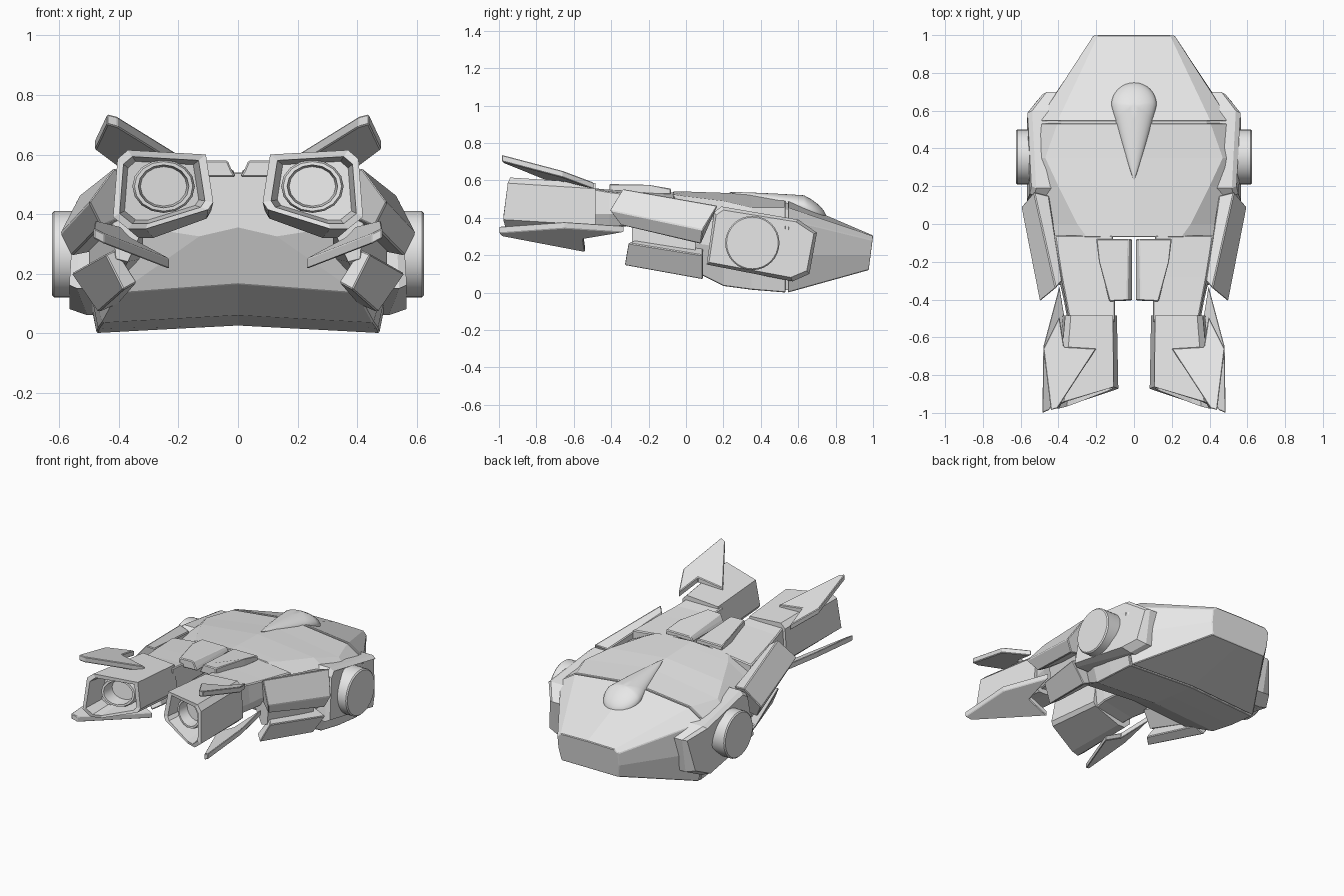
import bpy, bmesh, math
from mathutils import Vector

cube = bpy.data.objects.get("Cube")
if cube:
    bpy.data.objects.remove(cube)

grey = bpy.data.materials.new("light_grey_hull")
grey.use_nodes = True
grey.diffuse_color = (0.8, 0.8, 0.8, 1)
grey.node_tree.nodes["Principled BSDF"].inputs["Base Color"].default_value = (0.8, 0.8, 0.8, 1)


def finish(name, bm, bevel=0.0, mirror=False, smooth=None):
    """Turn a bmesh into a grey object, optionally bevelled and mirrored."""
    bmesh.ops.recalc_face_normals(bm, faces=bm.faces)
    me = bpy.data.meshes.new(name)
    bm.to_mesh(me)
    bm.free()
    me.materials.append(grey)
    ob = bpy.data.objects.new(name, me)
    bpy.context.collection.objects.link(ob)
    if bevel:
        mod = ob.modifiers.new("bevel", 'BEVEL')
        mod.width, mod.segments, mod.angle_limit = bevel, 1, math.radians(40)
    if mirror:
        mod = ob.modifiers.new("mirror", 'MIRROR')
        mod.use_mirror_merge = False
    if smooth:
        bpy.ops.object.select_all(action='DESELECT')
        ob.select_set(True)
        bpy.context.view_layer.objects.active = ob
        bpy.ops.object.shade_smooth_by_angle(angle=math.radians(smooth))
    return ob


def loft(name, rings, **kw):
    """Skin a row of equal closed rings and cap both ends."""
    bm = bmesh.new()
    rows = [[bm.verts.new(p) for p in ring] for ring in rings]
    n = len(rows[0])
    for a, b in zip(rows, rows[1:]):
        for i in range(n):
            j = (i + 1) % n
            bm.faces.new((a[i], a[j], b[j], b[i]))
    bm.faces.new(rows[0])
    bm.faces.new(rows[-1])
    return finish(name, bm, **kw)


def section(y, *xz):
    return [(x, y, z) for x, z in xz]


def hull_ring(y, low, keel, side, shoulder, deck, top):
    """Symmetric hull section from its right half."""
    half = [keel, side, shoulder, deck]
    pts = [(0, low)] + half + [(0, top)] + [(-x, z) for x, z in reversed(half)]
    return [(x, y, z) for x, z in pts]


def shrink(ring, s):
    c = sum((Vector(p) for p in ring), Vector()) / len(ring)
    return [((x - c.x) * s + c.x, y, (z - c.z) * s + c.z) for x, y, z in ring]


# Main hull in two shells with a recessed seam between
seam = hull_ring(.533, .025, (.475, 0), (.515, .2), (.508, .39), (.405, .455), .50)
loft("front_hull", [
    hull_ring(-.07, .355, (.13, .325), (.42, .37), (.465, .42), (.25, .525), .54),
    hull_ring(0, .165, (.40, .135), (.47, .27), (.48, .41), (.30, .515), .54),
    hull_ring(.20, .06, (.455, .035), (.515, .24), (.51, .41), (.40, .49), .533),
    hull_ring(.35, .045, (.47, .015), (.515, .22), (.515, .405), (.47, .455), .525),
    seam], bevel=.004)
tail_start = [(x, .545, z) for x, y, z in seam]
tail_end = hull_ring(1, .12, (.20, .12), (.215, .2), (.215, .28), (.19, .302), .305)
tail_end = [(x, 1 - (.3 - z) * .13 if z < .3 else 1, z) for x, y, z in tail_end]
loft("rear_hull", [tail_start, tail_end], bevel=.004)
core = shrink(seam, .95)
loft("seam_core", [[(x, y - .03, z) for x, y, z in core],
                   [(x, y + .03, z) for x, y, z in core]])

# Teardrop blister on the deck
bm = bmesh.new()
bmesh.ops.create_uvsphere(bm, u_segments=32, v_segments=16, radius=1)
for v in bm.verts:
    x, y, z = v.co
    taper = ((1 - min(-y, 1)) / (1 - y)) ** .42 if y < 0 else 1
    dy = y * (.40 if y < 0 else .12)
    v.co = (x * .12 * taper, .63 + dy,
            .457 + z * .063 * taper - dy * (.20 if y < 0 else .45))
finish("deck_blister", bm, smooth=60)

# Hexagonal side pods, tapering in toward the rear
outline = [(.11, .15), (.15, .43), (.19, .46), (.60, .39), (.70, .32), (.66, .10), (.57, .06)]


def pod_x(y, z):
    return .567 - max(0, y - .60) * .8 - max(0, z - .38) * .3


inner = [(.44 if y < .6 else .38, y, z) for y, z in outline]
edge = [(pod_x(y, z) - (.06 if z < .12 else .025), y, z) for y, z in outline]
face = [(pod_x(y, z), .37 + (y - .37) * .95, .27 + (z - .27) * .9) for y, z in outline]
loft("side_pod", [inner, edge, face], mirror=True)


# Round discs on the pods
def disc_ring(x, r):
    return [(x, .355 + r * math.cos(a * math.tau / 32), .265 + r * math.sin(a * math.tau / 32))
            for a in range(32)]


loft("pod_disc", [disc_ring(.5, .145), disc_ring(.618, .145), disc_ring(.625, .138)],
     mirror=True, smooth=30)

# Shoulder armour along the upper flanks, with raked ends
loft("shoulder_armour", [
    [(.38, -.30, .53), (.415, -.34, .555), (.50, -.41, .44), (.46, -.35, .36), (.39, -.30, .39)],
    [(.45, .15, .45), (.53, .17, .465), (.597, .09, .335), (.56, .08, .26), (.46, .08, .28)]],
    bevel=.005, mirror=True)

# Lower flank armour and the filler behind it
loft("lower_armour", [
    [(.385, -.33, .145), (.445, -.31, .265), (.41, -.27, .28), (.34, -.29, .17)],
    section(.09, (.47, .07), (.56, .20), (.48, .235), (.40, .10))],
    bevel=.005, mirror=True)
loft("flank_filler", [
    section(-.29, (.32, .35), (.38, .39), (.42, .37), (.41, .25), (.37, .24)),
    section(.05, (.32, .25), (.36, .40), (.50, .38), (.50, .19), (.42, .15))], mirror=True)

# Arms reaching forward to the engines
loft("engine_arm", [
    section(-.06, (.13, .38), (.40, .36), (.44, .43), (.42, .50), (.11, .535)),
    section(-.28, (.12, .39), (.36, .355), (.40, .43), (.385, .525), (.10, .545)),
    section(-.41, (.11, .39), (.33, .35), (.37, .42), (.36, .54), (.10, .55)),
    section(-.52, (.12, .38), (.32, .345), (.35, .42), (.34, .56), (.10, .56))],
    bevel=.006, mirror=True)

# Raised plates between the arms
plate = [(.03, -.08), (.20, -.08), (.185, -.20), (.13, -.41), (.035, -.405)]
loft("centre_plate", [[(x if x > .1 else .008, y, .525) for x, y in plate],
                      [(x if x > .1 else x - .015, y, .545) for x, y in plate],
                      [(x, y, .555 if y > -.1 else .58) for x, y in plate]],
     bevel=.005, mirror=True)

# Engine housings with a sunken opening
mouth = [(.108, .60), (.37, .615), (.405, .585), (.42, .39),
         (.37, .35), (.31, .35), (.10, .415), (.083, .44)]


def slant(x, y, z):
    return y - .30 * (x - .1) + .1 * (z - .5)


front = [(x, slant(x, -.87, z), z) for x, z in mouth]
back = [(.02 + x * .85, -.485, z - .03) for x, z in mouth]
loft("engine_housing", [back, front, shrink(front, .85),
                        [(x, y + .14, z) for x, y, z in shrink(front, .74)]], mirror=True)


# Nozzle rings inside the housings
def nozzle_ring(r, y):
    pts = []
    for i in range(16):
        a = i * math.tau / 16
        x, z = .25 + r * math.cos(a), .493 + r * .85 * math.sin(a)
        pts.append((x, slant(x, y, z), z))
    return pts


loft("engine_nozzle", [nozzle_ring(.105, -.72), nozzle_ring(.105, -.80), nozzle_ring(.098, -.815),
                       nozzle_ring(.085, -.815), nozzle_ring(.078, -.74)],
     mirror=True, smooth=30)


# Barbed fins above and below each engine
def fin(name, outline, origin, slope, thick):
    def height(x, y):
        return origin[2] + slope[0] * (x - origin[0]) + slope[1] * (y - origin[1])
    loft(name, [[(x, y, height(x, y) - thick) for x, y in outline],
                [(x, y, height(x, y)) for x, y in outline]], bevel=.004, mirror=True)


fin("upper_fin", [(.405, -.975), (.44, -.985), (.48, -.66), (.395, -.49), (.37, -.65), (.20, -.66)],
    (.395, -.49, .587), (.18, -.285), .035)
fin("lower_fin", [(.45, -.985), (.485, -1), (.48, -.65), (.395, -.33), (.36, -.55), (.23, -.54)],
    (.40, -.33, .36), (.548, .08), .035)
